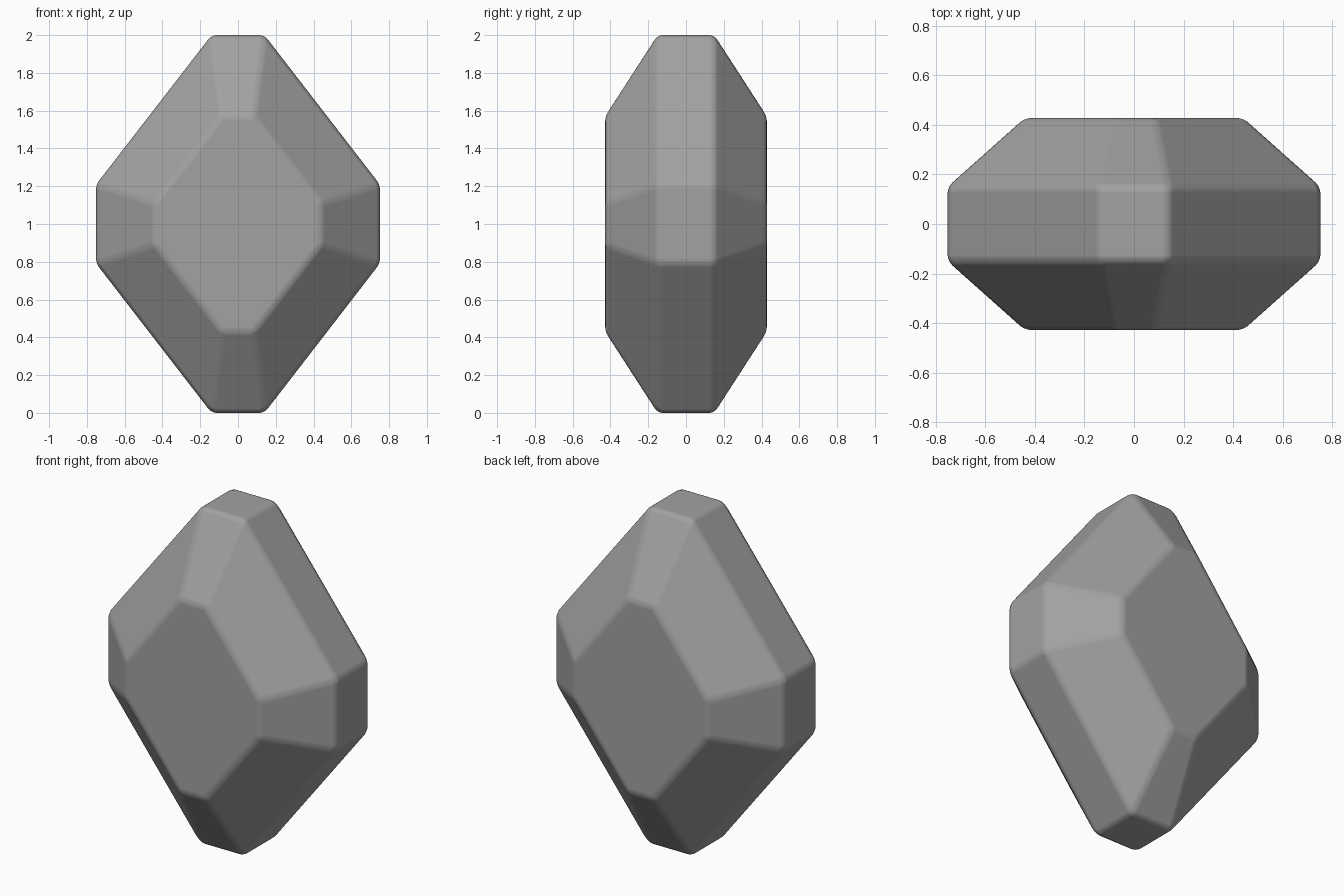
import bpy
import bmesh

cube = bpy.data.objects.get("Cube")
if cube:
    bpy.data.objects.remove(cube, do_unlink=True)

# Plain grey stone
stone = bpy.data.materials.new("grey_stone")
stone.use_nodes = True
grey = (0.36, 0.36, 0.36, 1)
stone.diffuse_color = grey
stone.node_tree.nodes["Principled BSDF"].inputs["Base Color"].default_value = grey


def octagon(tip, side, y):
    """Eight-sided outline from its tip and side corners, mirrored in x and z."""
    (tx, tz), (sx, sz) = tip, side
    quarter = [(tx, tz), (sx, sz)]
    half = quarter + [(x, -z) for x, z in reversed(quarter)]
    outline = half + [(-x, z) for x, z in reversed(half)]
    return [(x, y, z + 1) for x, z in outline]


# Front table, front girdle, back girdle, back table
table = (0.085, 0.57), (0.44, 0.11)
girdle = (0.14, 1.0), (0.752, 0.208)
layers = [(table, -0.428), (girdle, -0.15), (girdle, 0.15), (table, 0.428)]

bm = bmesh.new()
rings = [[bm.verts.new(p) for p in octagon(*shape, y)] for shape, y in layers]
bm.faces.new(rings[0])
bm.faces.new(rings[-1])
for a, b in zip(rings, rings[1:]):
    for i in range(8):
        j = (i + 1) % 8
        bm.faces.new((a[i], a[j], b[j], b[i]))
bmesh.ops.recalc_face_normals(bm, faces=bm.faces)
mesh = bpy.data.meshes.new("cut_gem")
bm.to_mesh(mesh)
bm.free()
mesh.materials.append(stone)
mesh.shade_smooth()

gem = bpy.data.objects.new("cut_gem", mesh)
bpy.context.collection.objects.link(gem)

# Softly rounded facet edges
bevel = gem.modifiers.new("soft_edges", "BEVEL")
bevel.width = 0.025
bevel.segments = 3
bevel.limit_method = "NONE"
bevel.harden_normals = True
